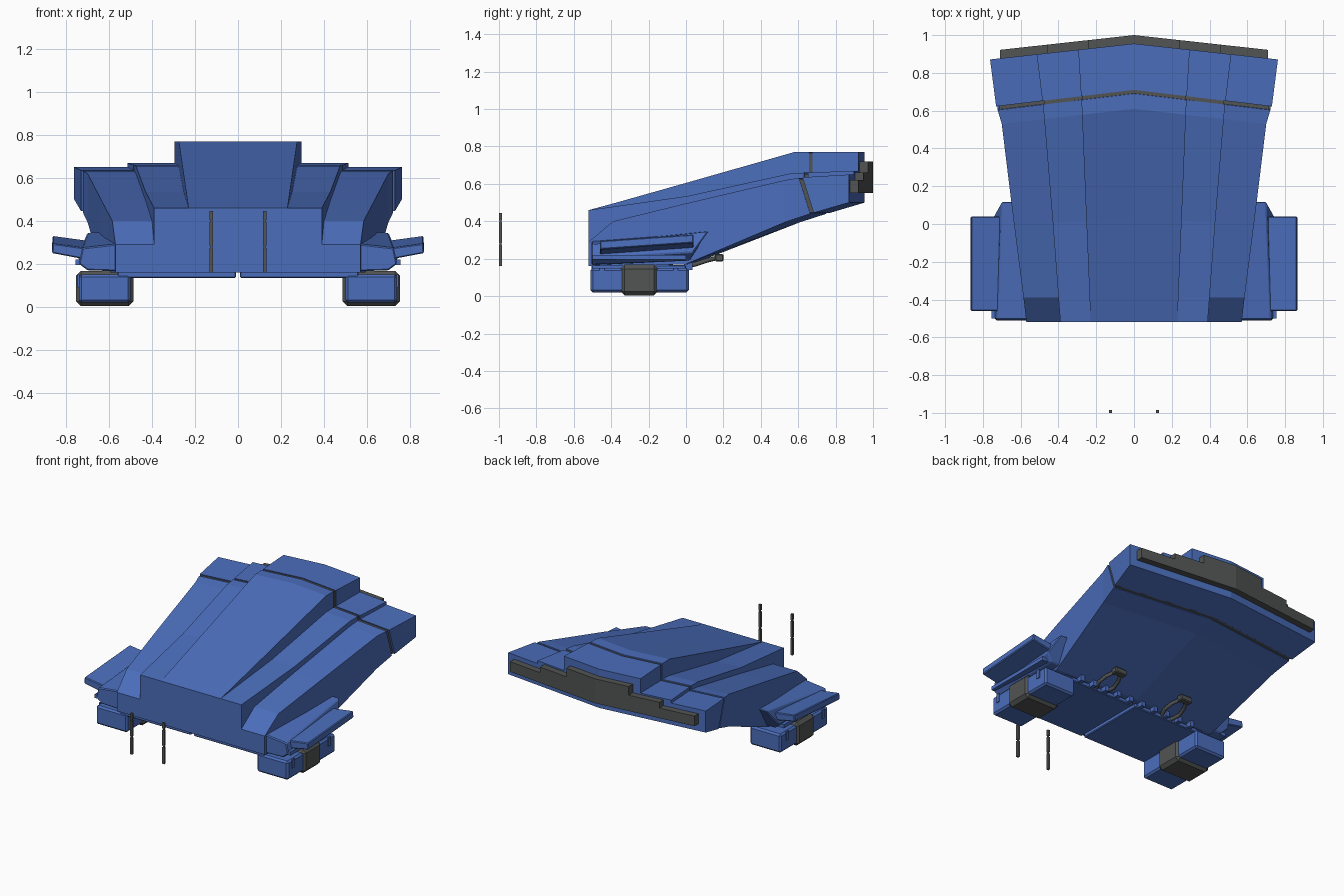
import bpy
import bmesh

if "Cube" in bpy.data.objects:
    bpy.data.objects.remove(bpy.data.objects["Cube"], do_unlink=True)


def material(name, colour):
    m = bpy.data.materials.new(name)
    m.use_nodes = True
    m.diffuse_color = colour
    m.node_tree.nodes["Principled BSDF"].inputs["Base Color"].default_value = colour
    return m


BLUE = material("hull blue", (0.07, 0.155, 0.5, 1))
GREY = material("dark grey", (0.085, 0.088, 0.088, 1))


def loft(name, sections, mat, closed=True, mirror=True, bevel=0):
    """Skin a row of 3D sections, cap the ends and mirror across x = 0."""
    bm = bmesh.new()
    rings = [[bm.verts.new(p) for p in s] for s in sections]
    n = len(rings[0])
    for a, b in zip(rings, rings[1:]):
        for i in range(n if closed else n - 1):
            j = (i + 1) % n
            bm.faces.new((a[i], a[j], b[j], b[i]))
    bm.faces.new(rings[0])
    bm.faces.new(rings[-1])
    if mirror:
        copy = bmesh.ops.duplicate(bm, geom=bm.verts[:] + bm.edges[:] + bm.faces[:])["geom"]
        for v in copy:
            if isinstance(v, bmesh.types.BMVert):
                v.co.x *= -1
    bmesh.ops.remove_doubles(bm, verts=bm.verts[:], dist=0.0005)
    bmesh.ops.recalc_face_normals(bm, faces=bm.faces[:])
    mesh = bpy.data.meshes.new(name)
    bm.to_mesh(mesh)
    bm.free()
    mesh.materials.append(mat)
    ob = bpy.data.objects.new(name, mesh)
    bpy.context.collection.objects.link(ob)
    if bevel:
        mod = ob.modifiers.new("edge bevel", "BEVEL")
        mod.width = bevel
        mod.segments = 1
    return ob


def box(name, x, y, z, mat, mirror=True, bevel=0):
    ring = [(x[0], z[0]), (x[1], z[0]), (x[1], z[1]), (x[0], z[1])]
    return loft(name, [[(px, py, pz) for px, pz in ring] for py in y],
                mat, mirror=mirror, bevel=bevel)


# Stepped half section of the hull, swept back into a chevron
def hull(y, sweep, xs, zs, lean=0, inset=0):
    xc, xm, xo = (x - inset for x in xs)
    zc, zm, zo = (z - inset for z in zs[:3])
    zb = zs[3] + inset
    ring = [(0, zc), (xc, zc), (xc, zm), (xm, zm), (xm, zo), (xo, zo), (xo, zb), (0, zb)]
    return [(x, y - sweep * x + (lean if z == zb else 0), z) for x, z in ring]


seam_x, seam_z = (0.278, 0.482, 0.722), (0.77, 0.66, 0.632, 0.44)
loft("front_hull", [
    hull(-0.52, 0, (0.23, 0.39, 0.57), (0.46, 0.46, 0.29, 0.16)),
    hull(-0.39, 0, (0.235, 0.4, 0.585), (0.495, 0.478, 0.4, 0.16)),
    hull(0.03, 0.05, (0.252, 0.43, 0.635), (0.61, 0.535, 0.495, 0.17)),
    hull(0.61, 0.115, (0.275, 0.475, 0.7), (0.77, 0.655, 0.62, 0.395)),
    hull(0.69, 0.12, seam_x, seam_z, 0.06),
], BLUE, closed=False)
loft("hull_seam", [hull(y, 0.12, seam_x, seam_z, 0.06, 0.006) for y in (0.685, 0.715)],
     GREY, closed=False)
loft("rear_hull", [
    hull(0.71, 0.12, (0.28, 0.485, 0.73), (0.77, 0.66, 0.635, 0.445), 0.06),
    hull(0.955, 0.11, (0.295, 0.515, 0.762), (0.77, 0.67, 0.65, 0.5)),
], BLUE, closed=False)

# Stepped chevron panel across the rear
for name, x0, x1, top in (("rear_panel_centre", 0, 0.24, 0.72),
                          ("rear_panel_middle", 0.24, 0.46, 0.66),
                          ("rear_panel_outer", 0.46, 0.71, 0.62)):
    secs = []
    for x in (x0, x1):
        back = 1.0 - 0.11 * x
        secs.append([(x, back - 0.07, 0.55), (x, back, 0.55),
                     (x, back, top), (x, back - 0.07, top)])
    loft(name, secs, GREY)

# Side sponsons, leaning backwards at the rear end
front = [(0.55, 0.165), (0.7, 0.17), (0.74, 0.2), (0.725, 0.275), (0.55, 0.295)]
rear = [(0.55, 0.02, 0.19), (0.7, 0.02, 0.19), (0.745, 0.04, 0.235),
        (0.7, 0.12, 0.345), (0.55, 0.12, 0.35)]
loft("side_sponsons", [[(x, -0.505, z) for x, z in front], rear], BLUE, bevel=0.006)

# Angled side fins
fin = [(0.68, 0.215), (0.865, 0.25), (0.862, 0.295), (0.68, 0.27)]
loft("side_fins", [[(x, y, z + rise) for x, z in fin]
                   for y, rise in ((-0.46, 0), (0.04, 0.035))], BLUE, bevel=0.005)
box("fin_rails", (0.68, 0.755), (-0.5, 0.0), (0.195, 0.22), BLUE)

# Landing skids with a grey wrap and small side tabs
box("skids", (0.5, 0.74), (-0.51, 0.015), (0.02, 0.15), BLUE, bevel=0.012)
box("skid_wraps", (0.487, 0.753), (-0.35, -0.15), (0.003, 0.168), GREY, bevel=0.022)
for label, y in (("front", -0.45), ("rear", -0.055)):
    box("skid_tabs_" + label, (0.738, 0.746), (y - 0.013, y + 0.013), (0.09, 0.15), BLUE)

# Belly plates and the row of lugs along their rear edge
box("belly_plates", (0.01, 0.56), (-0.505, 0.0), (0.135, 0.165), BLUE, bevel=0.005)
for i in range(5):
    x = 0.05 + 0.1 * i
    box("belly_lug", (x - 0.015, x + 0.015), (-0.01, 0.035), (0.14, 0.19), BLUE)

# Twin hoses running back to a clamp
for side, s in (("left", 1), ("right", -1)):
    curve = bpy.data.curves.new("hose_" + side, "CURVE")
    curve.dimensions = "3D"
    curve.bevel_depth = 0.013
    curve.bevel_resolution = 1
    curve.use_fill_caps = True
    for d in (-1, 1):
        path = [(0.035, -0.01, 0.155), (0.06, 0.05, 0.17), (0.05, 0.11, 0.19), (0.02, 0.17, 0.205)]
        spline = curve.splines.new("POLY")
        spline.points.add(len(path) - 1)
        for p, (x, y, z) in zip(spline.points, path):
            p.co = (s * (0.27 + d * x), y, z, 1)
    curve.materials.append(GREY)
    bpy.context.collection.objects.link(bpy.data.objects.new("hose_" + side, curve))
box("hose_clamps", (0.225, 0.315), (0.155, 0.2), (0.185, 0.225), GREY, bevel=0.006)

# Upright rods floating ahead of the nose
for label, w, z in (("lower", 0.008, (0.16, 0.275)), ("joint", 0.005, (0.27, 0.31)),
                    ("middle", 0.008, (0.285, 0.395)), ("upper", 0.008, (0.405, 0.445)),
                    ("neck", 0.005, (0.39, 0.41))):
    box("rods_" + label, (0.124 - w, 0.124 + w), (-0.992 - w, -0.992 + w), z, GREY)
